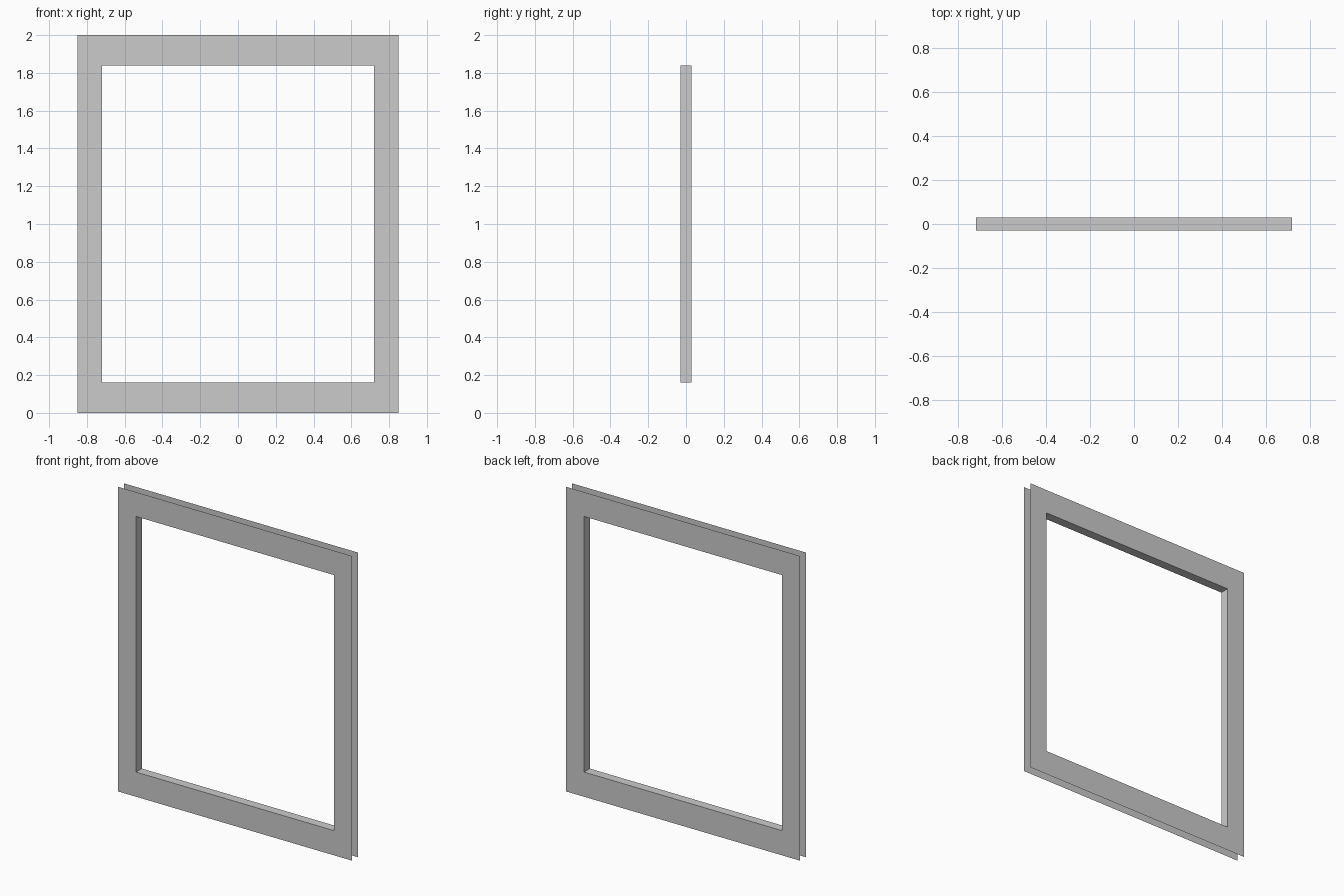
import bpy, bmesh

if "Cube" in bpy.data.objects:
    bpy.data.objects.remove(bpy.data.objects["Cube"])

HALF_DEPTH = 0.03
OUTER = (0.85, 0.0, 2.0)       # half width, bottom, top
INNER = (0.72, 0.162, 1.84)


def rectangle(bm, size, y):
    w, z0, z1 = size
    return [bm.verts.new(p) for p in ((-w, y, z0), (w, y, z0), (w, y, z1), (-w, y, z1))]


# Open U-section frame: front face, opening lining, back face (outer edge stays open)
bm = bmesh.new()
loops = [rectangle(bm, OUTER, -HALF_DEPTH), rectangle(bm, INNER, -HALF_DEPTH),
         rectangle(bm, INNER, HALF_DEPTH), rectangle(bm, OUTER, HALF_DEPTH)]
for a, b in zip(loops, loops[1:]):
    for i in range(4):
        j = (i + 1) % 4
        bm.faces.new((a[i], a[j], b[j], b[i]))

mesh = bpy.data.meshes.new("window_frame")
bm.to_mesh(mesh)
bm.free()
bpy.context.collection.objects.link(bpy.data.objects.new("window_frame", mesh))
